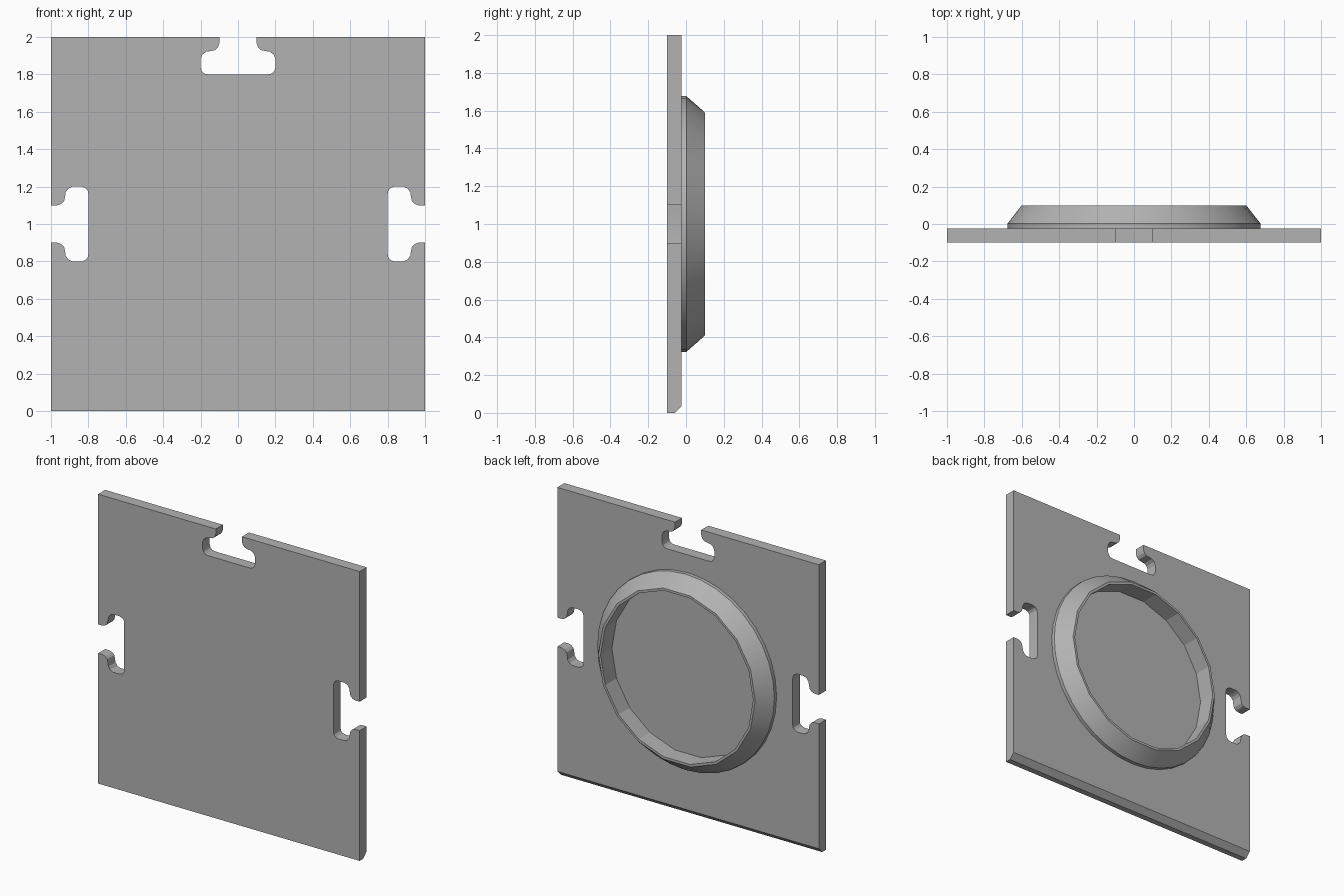
import bpy, bmesh, math

if "Cube" in bpy.data.objects:
    bpy.data.objects.remove(bpy.data.objects["Cube"])

grey = bpy.data.materials.new("plain_grey")
grey.diffuse_color = (0.45, 0.45, 0.45, 1)
grey.use_nodes = True
grey.node_tree.nodes["Principled BSDF"].inputs["Base Color"].default_value = grey.diffuse_color

FRONT, BACK = -0.1, -0.023


def make_object(name, bm):
    bmesh.ops.recalc_face_normals(bm, faces=bm.faces[:])
    mesh = bpy.data.meshes.new(name)
    bm.to_mesh(mesh)
    bm.free()
    mesh.materials.append(grey)
    obj = bpy.data.objects.new(name, mesh)
    bpy.context.collection.objects.link(obj)
    return obj


def smooth(obj, angle):
    bpy.ops.object.select_all(action='DESELECT')
    obj.select_set(True)
    bpy.context.view_layer.objects.active = obj
    bpy.ops.object.shade_smooth_by_angle(angle=math.radians(angle))


# T-slot half profile: (offset from slot centre, depth from plate edge)
half = [(0.1, 0), (0.1, 0.035), (0.107, 0.055), (0.122, 0.07), (0.145, 0.075),
        (0.17, 0.079), (0.19, 0.093), (0.2, 0.115), (0.2, 0.163),
        (0.193, 0.184), (0.18, 0.196), (0.16, 0.2)]
slot = half + [(-s, d) for s, d in reversed(half)]

# Plate outline: bottom edge, then a slot in the right, top and left edges
outline = [(-1, 0), (1, 0)]
outline += [(1 - d, 1 - s) for s, d in slot] + [(1, 2)]
outline += [(s, 2 - d) for s, d in slot] + [(-1, 2)]
outline += [(-1 + d, 1 + s) for s, d in slot]

bm = bmesh.new()
face = bm.faces.new([bm.verts.new((x, FRONT, z)) for x, z in outline])
ext = bmesh.ops.extrude_face_region(bm, geom=[face])
for v in ext["geom"]:
    if isinstance(v, bmesh.types.BMVert):
        v.co.y = BACK
# Chamfer along the bottom back edge
edge = [e for e in bm.edges
        if all(v.co.z < 0.001 and v.co.y > FRONT + 0.01 for v in e.verts)]
bmesh.ops.bevel(bm, geom=edge, offset=0.037, segments=1, affect='EDGES')
plate = make_object("plate", bm)
smooth(plate, 20)

# Ring collar: round outside tapering to an 18-sided rim
N, SIDES = 36, 18


def loop(bm, radius, y, faceted):
    verts = []
    for i in range(N):
        a = 2 * math.pi * i / N
        r = radius * math.cos(math.pi / SIDES) if faceted and i % 2 else radius
        verts.append(bm.verts.new((r * math.cos(a), y, 1 + r * math.sin(a))))
    return verts


bm = bmesh.new()
loops = [loop(bm, *p) for p in [(0.677, BACK - 0.005, False), (0.677, 0.002, False),
                                (0.6, 0.1, True), (0.583, 0.1, True),
                                (0.583, BACK - 0.005, True)]]
for a, b in zip(loops, loops[1:] + loops[:1]):
    for i in range(N):
        j = (i + 1) % N
        bm.faces.new((a[i], a[j], b[j], b[i]))
ring = make_object("ring_collar", bm)
smooth(ring, 18)
